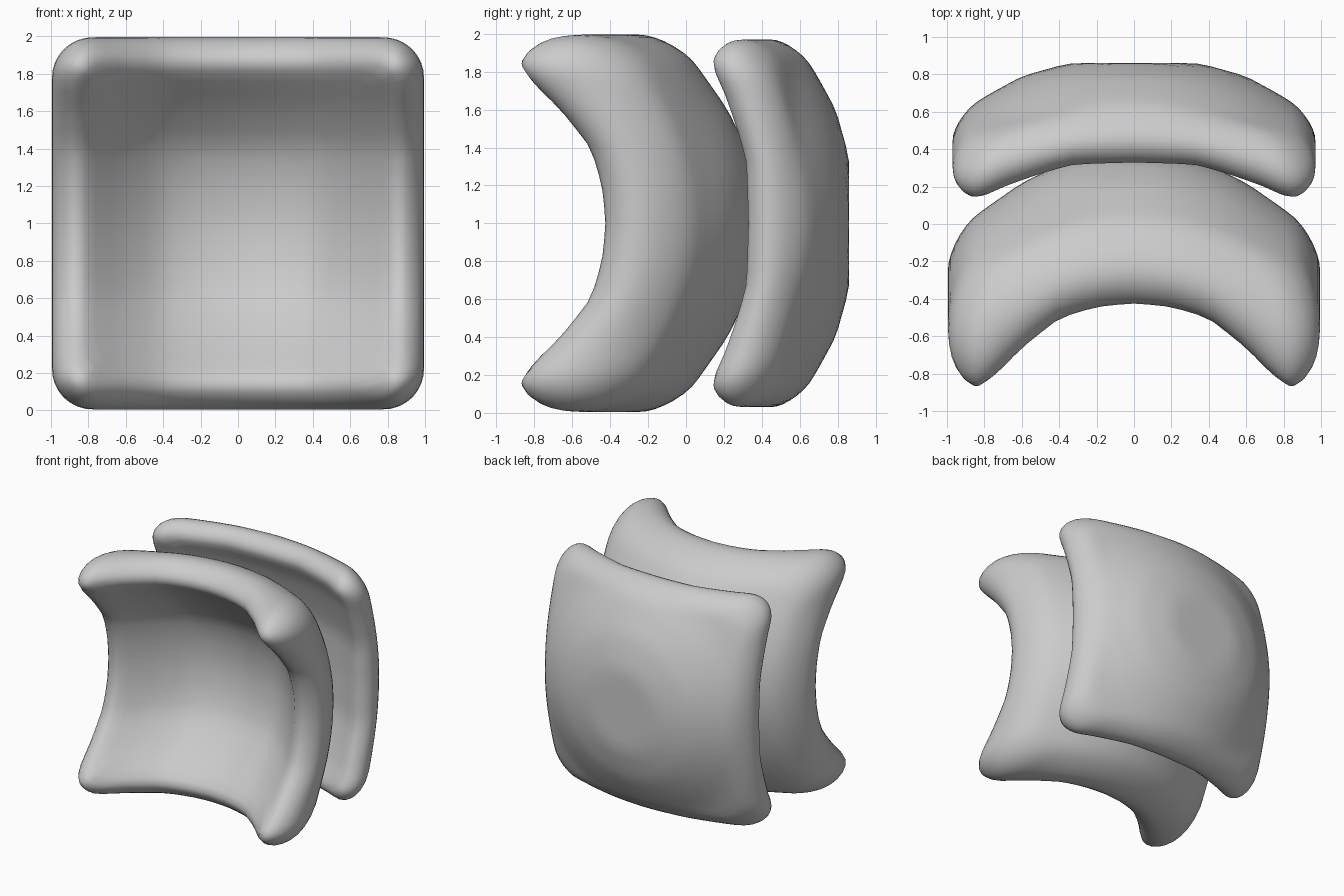
import bpy
import bmesh
from math import sin, pi, sqrt, hypot
from mathutils import Vector

cube = bpy.data.objects.get("Cube")
if cube:
    bpy.data.objects.remove(cube, do_unlink=True)

grey = bpy.data.materials.new("plain_grey")
grey.use_nodes = True
grey.diffuse_color = (0.6, 0.6, 0.6, 1)
grey.node_tree.nodes["Principled BSDF"].inputs["Base Color"].default_value = (0.6, 0.6, 0.6, 1)


def lerp_profile(points, a):
    a = abs(a)
    for (x0, y0), (x1, y1) in zip(points, points[1:]):
        if a <= x1:
            return y0 + (y1 - y0) * (a - x0) / (x1 - x0)
    return points[-1][1]


def sag(points, a):
    # Soften the corners of the profile by averaging neighbours
    return sum(lerp_profile(points, a + s) for s in (-0.04, -0.02, 0, 0.02, 0.04)) / 5


def rounded(u, v, corner=0.22):
    # Turn a square grid into concentric rounded squares
    m = max(abs(u), abs(v))
    if m < 1e-6:
        return Vector((0, 0)), 0
    p = Vector((u / m, v / m))
    core = 1 - corner
    q = Vector([max(-core, min(core, c)) for c in p])
    return (q + (p - q).normalized() * corner) * m, m


def curved_cushion(name, half, front_y, back_y, front_sag, back_sag, rim):
    """Square shell: hollow bent front, domed back and a rounded rim."""
    bm = bmesh.new()
    for side in (-1, 1):
        sheet = bmesh.ops.create_grid(bm, x_segments=36, y_segments=36, size=1)
        for vert in sheet["verts"]:
            pos, m = rounded(sin(vert.co.x * pi / 2), sin(vert.co.y * pi / 2))
            x, z = pos * half
            front = front_y - sag(front_sag, x) - sag(front_sag, z)
            back = back_y - sag(back_sag, hypot(x, z))
            inset = min(1, (1 - m) * half / rim)
            taper = sqrt(max(0, 1 - (1 - inset) ** 2))
            y = (front + back) / 2 + side * taper * (back - front) / 2
            vert.co = (x, y, z + 1)
    bmesh.ops.remove_doubles(bm, verts=bm.verts, dist=0.0005)
    bmesh.ops.recalc_face_normals(bm, faces=bm.faces)
    mesh = bpy.data.meshes.new(name)
    bm.to_mesh(mesh)
    bm.free()
    mesh.materials.append(grey)
    for poly in mesh.polygons:
        poly.use_smooth = True
    obj = bpy.data.objects.new(name, mesh)
    bpy.context.collection.objects.link(obj)


# Deep front shell
curved_cushion(
    "front_shell", 0.995, 0.06, 0.34,
    [(0, 0), (0.2, 0.02), (0.4, 0.08), (0.6, 0.24), (0.84, 0.49), (1, 0.49)],
    [(0, 0), (0.35, 0), (0.6, 0.12), (0.8, 0.26), (0.95, 0.37), (1.13, 0.52), (1.35, 0.66)],
    0.16)

# Shallower shell behind it
curved_cushion(
    "back_shell", 0.97, 0.54, 0.86,
    [(0, 0), (0.33, 0.01), (0.5, 0.06), (0.7, 0.13), (0.86, 0.22), (1, 0.22)],
    [(0, 0), (0.35, 0), (0.6, 0.07), (0.8, 0.18), (0.95, 0.28), (1.13, 0.37), (1.35, 0.48)],
    0.13)
